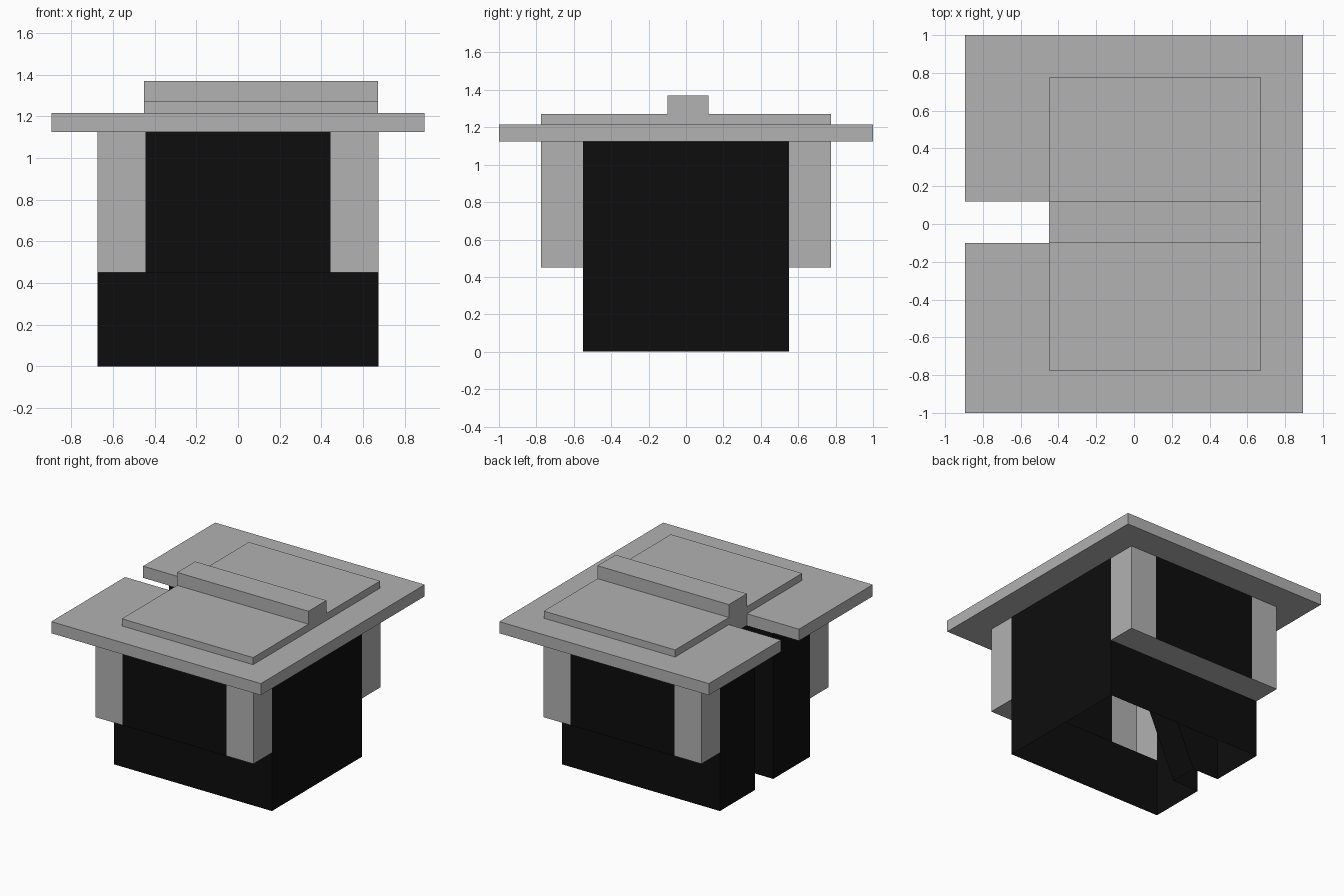
import bpy
import bmesh
from mathutils import Vector

cube = bpy.data.objects.get("Cube")
if cube:
    bpy.data.objects.remove(cube, do_unlink=True)


def material(name, value):
    m = bpy.data.materials.new(name)
    m.use_nodes = True
    col = (value, value, value, 1)
    m.diffuse_color = col
    m.node_tree.nodes["Principled BSDF"].inputs["Base Color"].default_value = col
    return m


GREY = material("light_grey", 0.445)
BLACK = material("near_black", 0.004)

# Key dimensions
HX, HY = 0.675, 0.55          # lower body half sizes
OUT, INNER = 0.775, 0.445     # overhang half depth, half width of dark panel
LEDGE, TOP = 0.45, 1.125      # overhang underside, wall top
S0, S1, SX = -0.10, 0.12, -0.45   # slot sides and slot end


def finish(name, bm, mat):
    me = bpy.data.meshes.new(name)
    bm.to_mesh(me)
    bm.free()
    me.materials.append(mat)
    ob = bpy.data.objects.new(name, me)
    bpy.context.collection.objects.link(ob)
    return ob


def sheets(name, mat, items):
    """Thin walls: each item is (corner points, facing direction)."""
    bm = bmesh.new()
    for pts, facing in items:
        f = bm.faces.new([bm.verts.new(p) for p in pts])
        f.normal_update()
        if f.normal.dot(Vector(facing)) < 0:
            f.normal_flip()
    return finish(name, bm, mat)


def wall(a, b, z0, z1):
    return [(*a, z0), (*b, z0), (*b, z1), (*a, z1)]


def prism(name, mat, outline, z0, z1):
    bm = bmesh.new()
    f = bm.faces.new([bm.verts.new((x, y, z0)) for x, y in outline])
    up = bmesh.ops.extrude_face_region(bm, geom=[f])["geom"]
    bmesh.ops.translate(bm, vec=(0, 0, z1 - z0),
                        verts=[v for v in up if isinstance(v, bmesh.types.BMVert)])
    bmesh.ops.recalc_face_normals(bm, faces=bm.faces)
    return finish(name, bm, mat)


def rect(x0, x1, y0, y1):
    return [(x0, y0), (x1, y0), (x1, y1), (x0, y1)]


# Front and back: lower wall, overhanging dark panel, ledge and corner posts
for s, label in ((-1, "front"), (1, "back")):
    sheets(label + "_lower_wall", BLACK,
           [(wall((-HX, s * HY), (HX, s * HY), 0, LEDGE), (0, s, 0))])
    sheets(label + "_upper_panel", BLACK,
           [(wall((-INNER, s * OUT), (INNER, s * OUT), LEDGE, TOP), (0, s, 0))])
    ledge = [(x, y, LEDGE) for x, y in rect(-HX, HX, s * HY, s * OUT)]
    sheets(label + "_ledge", GREY, [(ledge, (0, 0, -1))])
    for t, side in ((-1, "right"), (1, "left")):
        sheets(f"{label}_{side}_corner_post", GREY, [
            (wall((t * INNER, s * OUT), (t * HX, s * OUT), LEDGE, TOP), (0, s, 0)),
            (wall((t * HX, s * HY), (t * HX, s * OUT), LEDGE, TOP), (t, 0, 0))])

# Side walls; the right one is split by the slot
sheets("left_wall", BLACK, [(wall((HX, -HY), (HX, HY), 0, TOP), (1, 0, 0))])
sheets("right_wall", BLACK, [
    (wall((-HX, -HY), (-HX, S0), 0, TOP), (-1, 0, 0)),
    (wall((-HX, S1), (-HX, HY), 0, TOP), (-1, 0, 0))])

# Slot lining with an inward sloping end
SLOPE_TOP = 0.06
cheeks = [([(-HX, y, 0), (SX, y, 0), (SLOPE_TOP, y, TOP), (-HX, y, TOP)], (0, d, 0))
          for y, d in ((S0, 1), (S1, -1))]
end = [(SX, S0, 0), (SX, S1, 0), (SLOPE_TOP, S1, TOP), (SLOPE_TOP, S0, TOP)]
sheets("slot_lining", BLACK, cheeks + [(end, (-1, 0, 0))])

# Roof slab with notch, raised panel and ridge bar
RX = 0.895
prism("roof_slab", GREY,
      [(-RX, -1), (RX, -1), (RX, 1), (-RX, 1), (-RX, S1), (SX, S1), (SX, S0), (-RX, S0)],
      TOP, 1.215)
prism("roof_panel", GREY, rect(SX, HX - 0.003, -OUT, OUT), 1.215, 1.27)
prism("ridge_bar", GREY, rect(SX, HX - 0.003, S0, S1), 1.27, 1.37)
